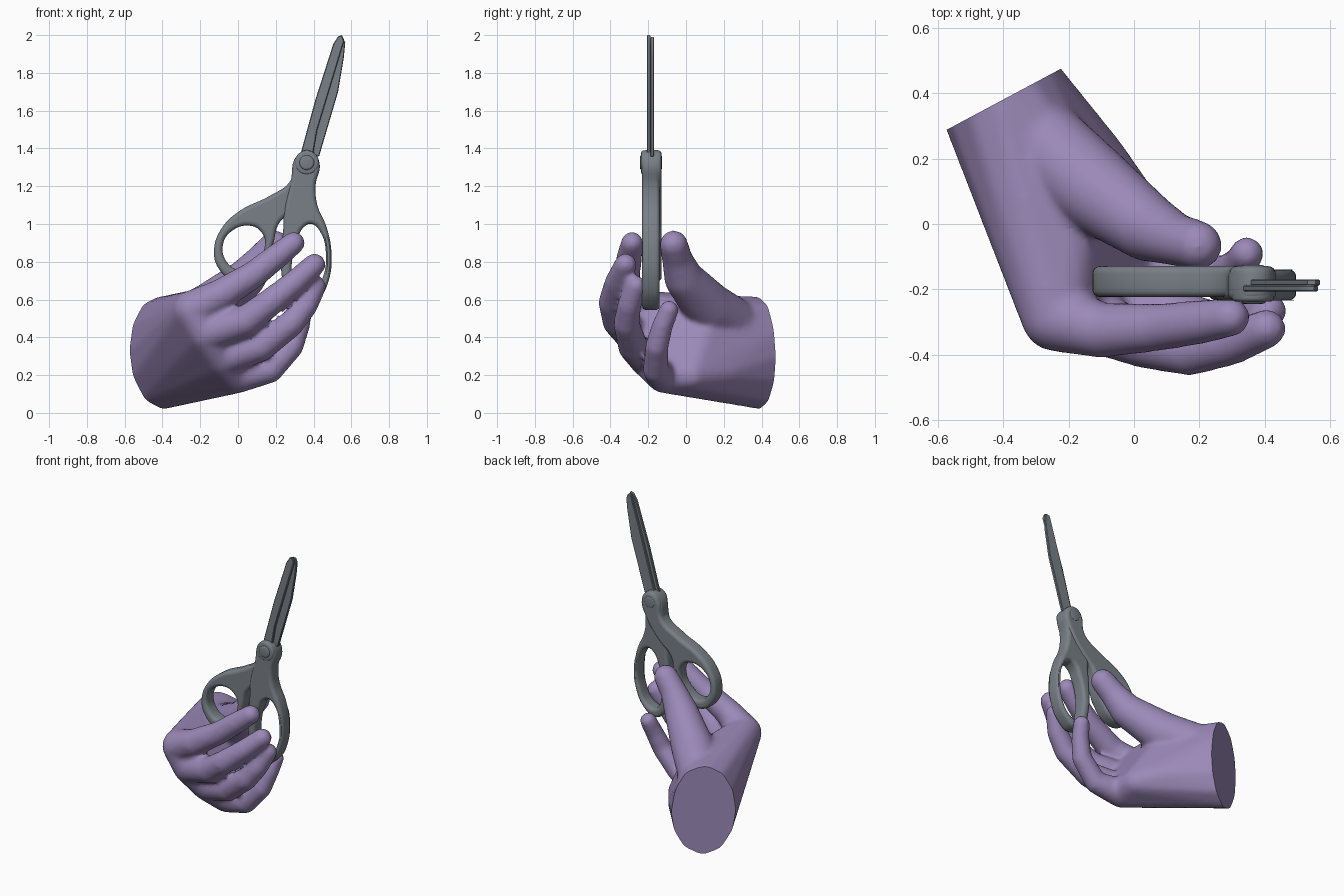
import bpy, bmesh, math
from mathutils import Vector

if "Cube" in bpy.data.objects:
    bpy.data.objects.remove(bpy.data.objects["Cube"])


def material(name, rgb):
    m = bpy.data.materials.new(name)
    m.diffuse_color = (*rgb, 1)
    m.use_nodes = True
    m.node_tree.nodes["Principled BSDF"].inputs["Base Color"].default_value = m.diffuse_color
    return m


SKIN = material("purple_skin", (0.33, 0.25, 0.48))
STEEL = material("dark_steel", (0.19, 0.215, 0.24))


def finish(obj, name, mat, angle=40):
    """Apply curve/modifiers to a plain mesh object and shade it."""
    dg = bpy.context.evaluated_depsgraph_get()
    mesh = bpy.data.meshes.new_from_object(obj.evaluated_get(dg))
    new = bpy.data.objects.new(name, mesh)
    new.matrix_world = obj.matrix_world.copy()
    bpy.context.collection.objects.link(new)
    bpy.data.objects.remove(obj)
    mesh.materials.clear()
    mesh.materials.append(mat)
    bpy.ops.object.select_all(action='DESELECT')
    new.select_set(True)
    bpy.context.view_layer.objects.active = new
    bpy.ops.object.shade_smooth_by_angle(angle=math.radians(angle))
    return new


# ---------- scissors: flat outlines in x/z, thickened along y ----------
def plate(name, loops, y, half, bevel, curved=True):
    cu = bpy.data.curves.new(name, 'CURVE')
    cu.dimensions = '2D'
    cu.fill_mode = 'BOTH'
    cu.extrude = half - bevel
    cu.bevel_depth = bevel
    cu.bevel_resolution = 3 if curved else 0
    cu.offset = -bevel
    cu.resolution_u = 6
    for pts in loops:
        if curved:
            sp = cu.splines.new('BEZIER')
            sp.bezier_points.add(len(pts) - 1)
            for bp, p in zip(sp.bezier_points, pts):
                bp.co = (*p, 0)
                bp.handle_left_type = bp.handle_right_type = 'AUTO'
        else:
            sp = cu.splines.new('POLY')
            sp.points.add(len(pts) - 1)
            for q, p in zip(sp.points, pts):
                q.co = (*p, 0, 1)
        sp.use_cyclic_u = True
    ob = bpy.data.objects.new(name + "_curve", cu)
    ob.location.y = y
    ob.rotation_euler.x = math.pi / 2
    bpy.context.collection.objects.link(ob)
    bpy.context.view_layer.update()
    return finish(ob, name, STEEL)


# handle with the round thumb ring
plate("thumb_handle", [
    [(.31, 1.36), (.275, 1.225), (.17, 1.15), (.01, 1.07), (-.085, .98),
     (-.127, .86), (-.10, .76), (-.02, .70), (.07, .715), (.14, .79),
     (.185, .89), (.215, 1.0), (.30, 1.08), (.39, 1.2), (.43, 1.33), (.375, 1.39)],
    [(.07, .99), (.125, .955), (.143, .89), (.10, .80), (.01, .757),
     (-.06, .80), (-.08, .89), (-.03, .965)]], -.176, .047, .022)

# handle with the long finger ring
plate("finger_handle", [
    [(.43, 1.33), (.41, 1.2), (.42, 1.10), (.47, .98), (.495, .84), (.48, .70),
     (.42, .59), (.34, .545), (.27, .59), (.235, .70), (.23, .85), (.24, .98),
     (.245, 1.08), (.28, 1.23), (.31, 1.36), (.375, 1.39)],
    [(.39, 1.0), (.44, .95), (.465, .85), (.45, .72), (.39, .62), (.33, .61),
     (.29, .70), (.288, .82), (.315, .92), (.35, .985)]], -.186, .047, .022)

# two thin overlapping blades
plate("front_blade", [[(.32, 1.33), (.41, 1.66), (.505, 1.955), (.53, 1.993),
                       (.55, 2.0), (.562, 1.97), (.42, 1.5), (.39, 1.33)]],
      -.197, .010, .004, False)
plate("rear_blade", [[(.34, 1.33), (.45, 1.72), (.53, 1.985), (.555, 1.99),
                      (.568, 1.96), (.56, 1.88), (.53, 1.70), (.43, 1.36)]],
      -.179, .010, .004, False)

# pivot screw
for nm, r, d in (("pivot_collar", .064, .104), ("pivot_screw", .04, .118)):
    bpy.ops.mesh.primitive_cylinder_add(vertices=40, radius=r, depth=d,
                                        location=(.364, -.185, 1.325),
                                        rotation=(math.pi / 2, 0, 0))
    ob = bpy.context.object
    bv = ob.modifiers.new("round", 'BEVEL')
    bv.width, bv.segments = .012, 3
    finish(ob, nm, STEEL)

# ---------- hand: hulls around spheres (x, y, z, r), fused and smoothed ----------
tmp = bmesh.new()
bmesh.ops.create_icosphere(tmp, subdivisions=3, radius=1)
BALL = [v.co.copy() for v in tmp.verts]
tmp.free()
bm = bmesh.new()


def hull(spheres):
    vs = [bm.verts.new(Vector(s[:3]) + d * s[3]) for s in spheres for d in BALL]
    res = bmesh.ops.convex_hull(bm, input=vs)
    junk = {e for k in ("geom_interior", "geom_unused") for e in res[k]
            if isinstance(e, bmesh.types.BMVert)}
    bmesh.ops.delete(bm, geom=list(junk), context='VERTS')


def limb(spheres):
    for a, b in zip(spheres, spheres[1:]):
        hull([a, b])


# wrist ellipse, a little past the cut
cap = Vector((-.40, .38, .312))
out = Vector((-.47, .88, 0)).normalized()
side = Vector((.88, .47, 0)).normalized()
wrist = []
for i in range(12):
    a = math.tau * i / 12
    p = cap + out * .06 + side * .15 * math.cos(a) + Vector((0, 0, .26 * math.sin(a)))
    wrist.append((*p, .04))

# palm with knuckles, back of the hand and heel
knuckles = [(-.24, -.285, .545, .105), (-.17, -.28, .42, .10),
            (-.08, -.21, .29, .095), (0, -.12, .195, .09)]
hull(wrist + knuckles + [(-.31, -.02, .48, .10), (-.20, .12, .48, .12),
                         (-.12, .19, .22, .10), (.01, .03, .20, .085)])

# thumb, index, middle, ring and little finger
limb([(-.30, .26, .465, .14), (-.14, .12, .56, .135), (.04, -.01, .71, .105),
      (.12, -.045, .81, .082), (.195, -.065, .892, .075)])
limb([knuckles[0], (-.10, -.325, .62, .085), (.08, -.315, .73, .073),
      (.20, -.30, .825, .068), (.295, -.285, .90, .06)])
limb([knuckles[1], (.04, -.36, .485, .083), (.17, -.39, .585, .074),
      (.30, -.365, .69, .066), (.405, -.32, .785, .06)])
limb([knuckles[2], (.12, -.28, .35, .08), (.28, -.315, .47, .07),
      (.36, -.30, .57, .064), (.41, -.265, .67, .057)])
limb([knuckles[3], (.17, -.16, .225, .068), (.285, -.155, .35, .062),
      (.325, -.125, .46, .056), (.345, -.09, .545, .052)])

me = bpy.data.meshes.new("hand_base")
bm.to_mesh(me)
bm.free()
base = bpy.data.objects.new("hand_base", me)
bpy.context.collection.objects.link(base)
rm = base.modifiers.new("fuse", 'REMESH')
rm.mode, rm.voxel_size = 'VOXEL', .014
sm = base.modifiers.new("soften", 'SMOOTH')
sm.factor, sm.iterations = .5, 10
hand = finish(base, "hand", SKIN)

# flat cut at the wrist
bm = bmesh.new()
bm.from_mesh(hand.data)
cut = bmesh.ops.bisect_plane(bm, geom=bm.verts[:] + bm.edges[:] + bm.faces[:],
                             plane_co=cap, plane_no=out, clear_outer=True)
rim = [e for e in cut["geom_cut"] if isinstance(e, bmesh.types.BMEdge)]
for f in bmesh.ops.edgeloop_fill(bm, edges=rim)["faces"]:
    f.smooth = False
for e in rim:
    e.smooth = False
bmesh.ops.recalc_face_normals(bm, faces=bm.faces[:])
bm.to_mesh(hand.data)
bm.free()
